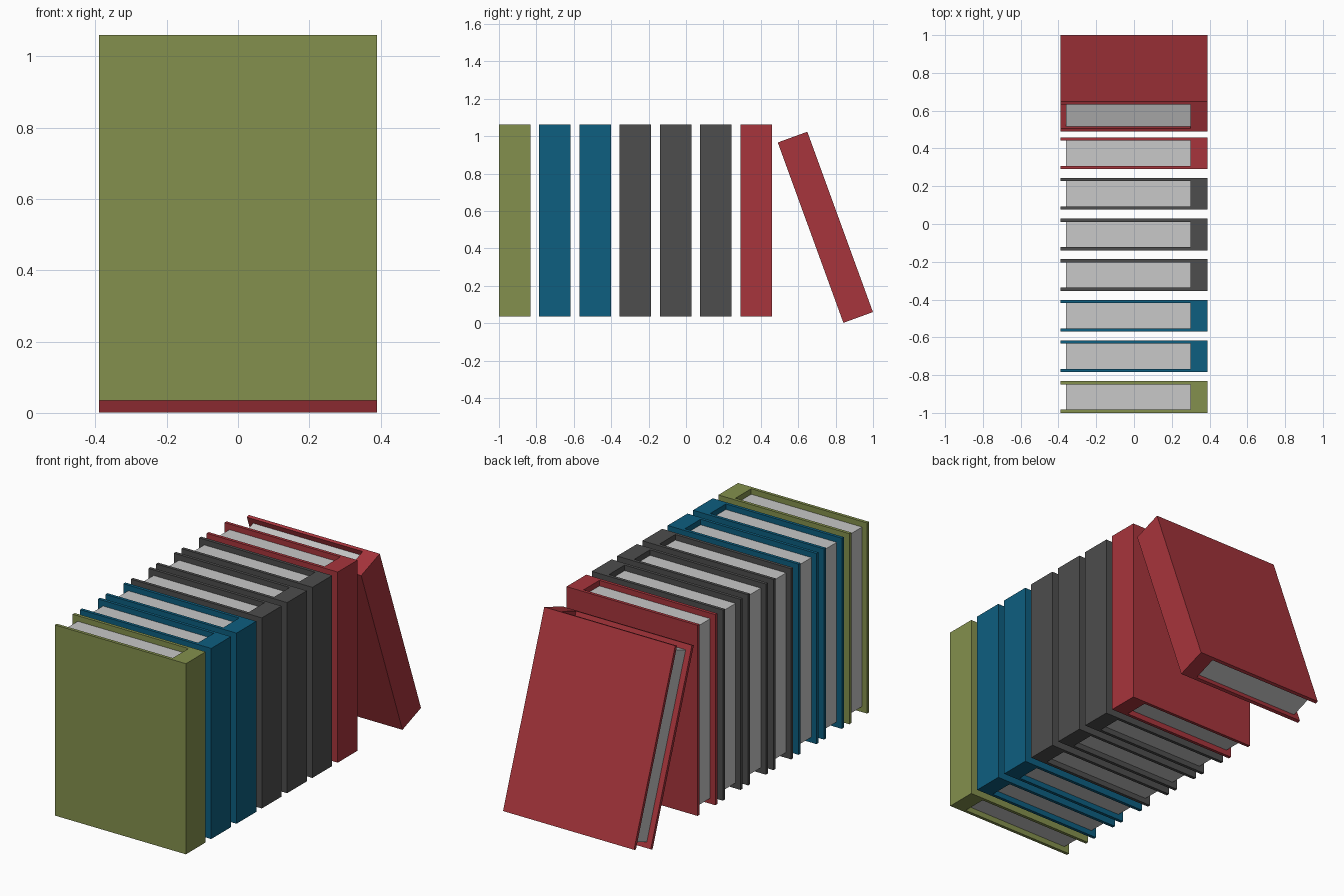
import bpy
import bmesh
from math import radians
from mathutils import Matrix

cube = bpy.data.objects.get("Cube")
if cube:
    bpy.data.objects.remove(cube, do_unlink=True)


def material(name, rgb):
    mat = bpy.data.materials.new(name)
    mat.use_nodes = True
    mat.diffuse_color = (*rgb, 1)
    mat.node_tree.nodes["Principled BSDF"].inputs["Base Color"].default_value = (*rgb, 1)
    return mat


OLIVE = material("olive cover", (0.23, 0.28, 0.075))
BLUE = material("blue cover", (0.004, 0.112, 0.215))
GREY = material("grey cover", (0.075, 0.075, 0.075))
RED = material("red cover", (0.39, 0.035, 0.045))
PAPER = material("paper", (0.58, 0.58, 0.58))

# Book dimensions
HALF_WIDTH = 0.39
HALF_THICK = 0.084
HALF_HEIGHT = 0.513
BOARD = 0.017
SPINE_INNER = 0.30
RECESS = 0.03


def prism(name, outline, half_height, mat, matrix):
    """Extrude a flat outline vertically, centred on z, and place it."""
    bm = bmesh.new()
    face = bm.faces.new([bm.verts.new((x, y, -half_height)) for x, y in outline])
    top = bmesh.ops.extrude_face_region(bm, geom=[face])["geom"]
    bmesh.ops.translate(bm, vec=(0, 0, 2 * half_height),
                        verts=[v for v in top if isinstance(v, bmesh.types.BMVert)])
    bmesh.ops.recalc_face_normals(bm, faces=bm.faces)
    mesh = bpy.data.meshes.new(name)
    bm.to_mesh(mesh)
    bm.free()
    mesh.materials.append(mat)
    obj = bpy.data.objects.new(name, mesh)
    obj.matrix_world = matrix
    bpy.context.collection.objects.link(obj)


def book(name, mat, y, z, tilt=0):
    place = Matrix.Translation((0, y, z)) @ Matrix.Rotation(radians(tilt), 4, "X")
    w, t, inner = HALF_WIDTH, HALF_THICK, HALF_THICK - BOARD
    # U-shaped cover: two boards joined by a solid spine
    cover = [(-w, -t), (w, -t), (w, t), (-w, t),
             (-w, inner), (SPINE_INNER, inner), (SPINE_INNER, -inner), (-w, -inner)]
    prism(name + "_cover", cover, HALF_HEIGHT, mat, place)
    # Page block, set back from the three open edges
    left = RECESS - w
    pages = [(left, -inner), (SPINE_INNER, -inner), (SPINE_INNER, inner), (left, inner)]
    prism(name + "_pages", pages, HALF_HEIGHT - RECESS, PAPER, place)


# Row of upright books
row = [OLIVE, BLUE, BLUE, GREY, GREY, GREY, RED]
for i, mat in enumerate(row):
    book(f"upright_book_{i + 1}", mat, -0.916 + 0.2152 * i, 0.548)

# Last book leaning towards the row
book("leaning_book", RED, 0.745, 0.5125, tilt=20)
